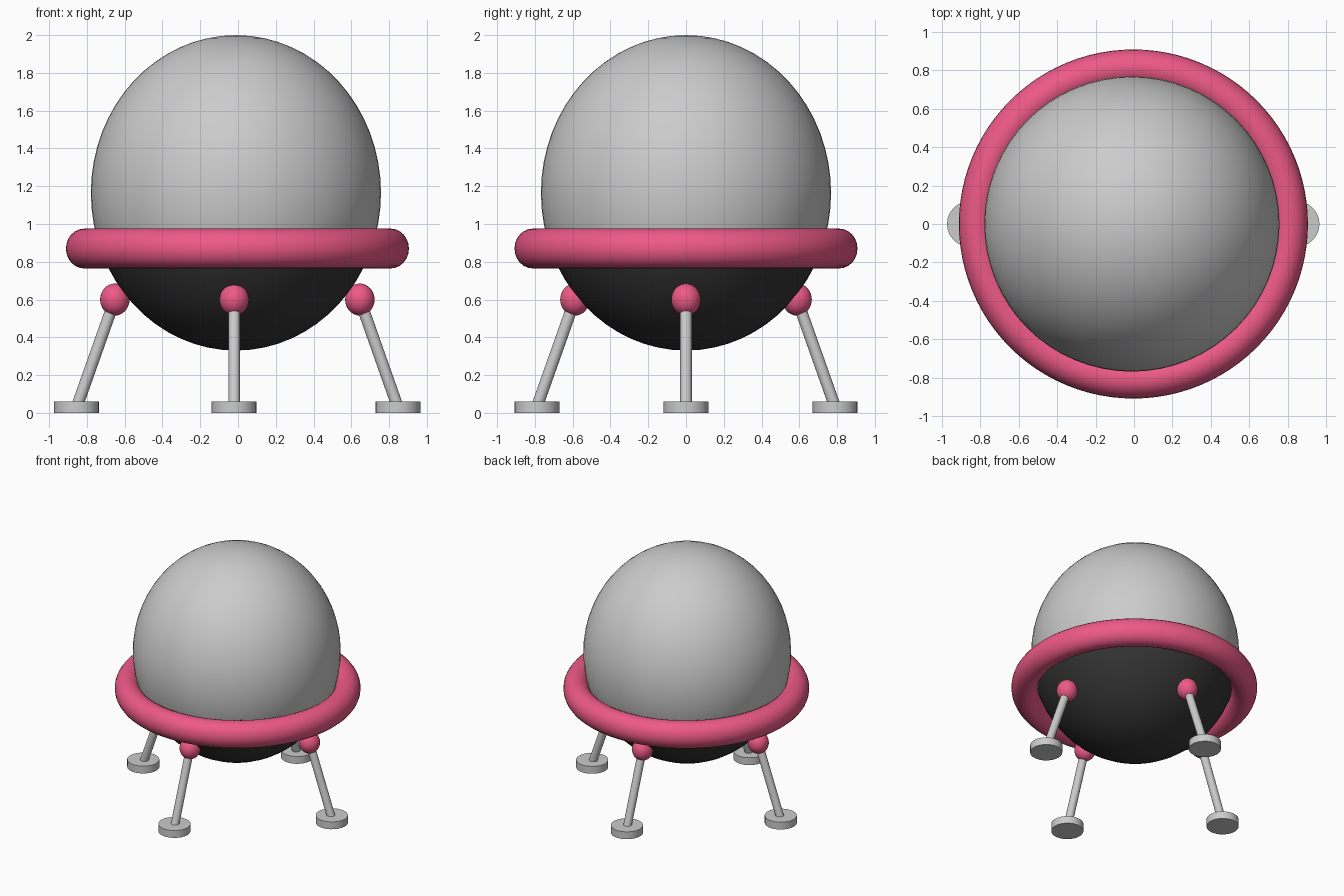
import bpy, bmesh, math
from mathutils import Vector

if "Cube" in bpy.data.objects:
    bpy.data.objects.remove(bpy.data.objects["Cube"])

STRETCH = 1.087  # the whole model is slightly taller than round


def material(name, rgb):
    m = bpy.data.materials.new(name)
    m.diffuse_color = (*rgb, 1)
    m.use_nodes = True
    m.node_tree.nodes["Principled BSDF"].inputs["Base Color"].default_value = m.diffuse_color
    return m


pink = material("pink", (0.85, 0.1, 0.25))
dark = material("dark_grey", (0.035, 0.035, 0.035))


def finish(name, mat=None):
    ob = bpy.context.object
    ob.name = name
    bpy.ops.object.transform_apply(location=False, rotation=False, scale=True)
    bpy.ops.object.shade_smooth_by_angle(angle=math.radians(40))
    if mat:
        ob.data.materials.append(mat)
    return ob


def ellipsoid(name, loc, r, mat=None, segs=32):
    bpy.ops.mesh.primitive_uv_sphere_add(segments=segs, ring_count=segs // 2,
                                         radius=r, location=loc)
    bpy.context.object.scale.z = STRETCH
    return finish(name, mat)


def keep_side(ob, z, above):
    bm = bmesh.new()
    bm.from_mesh(ob.data)
    bmesh.ops.bisect_plane(bm, geom=bm.verts[:] + bm.edges[:] + bm.faces[:],
                           plane_co=(0, 0, z - ob.location.z), plane_no=(0, 0, 1),
                           clear_inner=above, clear_outer=not above)
    bm.to_mesh(ob.data)
    bm.free()


def rod(name, a, b, r):
    a, b = Vector(a), Vector(b)
    bpy.ops.mesh.primitive_cylinder_add(vertices=24, radius=r, depth=(b - a).length,
                                        location=(a + b) / 2)
    bpy.context.object.rotation_euler = (b - a).to_track_quat('Z', 'Y').to_euler()
    return finish(name)


# Egg-shaped hull, split in two colours at the ring
RING_Z = 0.87
hull_centre = (-0.011, 0, 1.165)
keep_side(ellipsoid("upper_dome", hull_centre, 0.768, segs=64), RING_Z, True)
keep_side(ellipsoid("lower_hull", hull_centre, 0.768, dark, segs=64), RING_Z, False)

# Ring around the hull
bpy.ops.mesh.primitive_torus_add(major_segments=96, minor_segments=24, major_radius=0.811,
                                 minor_radius=0.097, location=(-0.003, 0, RING_Z))
bpy.context.object.scale.z = STRETCH
finish("ring", pink)

# Four legs: ball joint, strut and foot pad
legs = {
    "right": ((0.645, 0), (0.846, 0)),
    "left": ((-0.652, 0), (-0.854, 0)),
    "front": ((-0.02, -0.588), (-0.02, -0.79)),
    "back": ((-0.02, 0.588), (-0.02, 0.79)),
}
for side, (top, foot) in legs.items():
    ellipsoid(side + "_joint", (*top, 0.6), 0.078, pink)
    rod(side + "_strut", (*top, 0.6), (*foot, 0.03), 0.031)
    rod(side + "_foot", (*foot, 0), (*foot, 0.06), 0.119)
